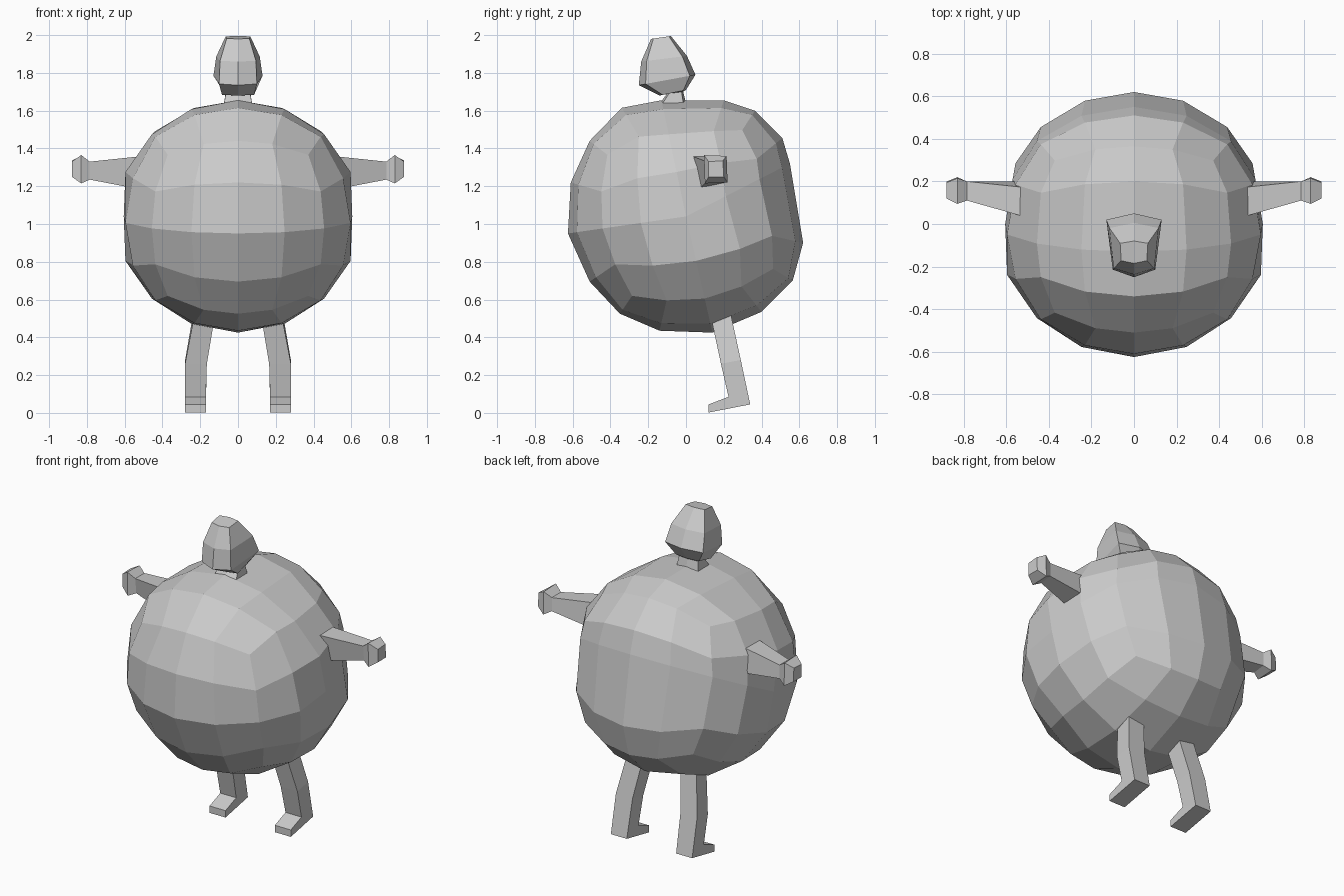
import bpy, bmesh, math
from mathutils import Vector

if "Cube" in bpy.data.objects:
    bpy.data.objects.remove(bpy.data.objects["Cube"])

grey = bpy.data.materials.new("plain grey")
grey.diffuse_color = (0.6, 0.6, 0.6, 1)
grey.use_nodes = True
grey.node_tree.nodes["Principled BSDF"].inputs["Base Color"].default_value = grey.diffuse_color


def finish(name, bm):
    bmesh.ops.recalc_face_normals(bm, faces=bm.faces)
    me = bpy.data.meshes.new(name)
    bm.to_mesh(me)
    bm.free()
    me.materials.append(grey)
    ob = bpy.data.objects.new(name, me)
    bpy.context.collection.objects.link(ob)
    return ob


def loft(name, sections):
    """Skin a list of equal-length point loops and cap both ends."""
    bm = bmesh.new()
    loops = [[bm.verts.new(p) for p in s] for s in sections]
    n = len(loops[0])
    for a, b in zip(loops, loops[1:]):
        for i in range(n):
            j = (i + 1) % n
            bm.faces.new((a[i], a[j], b[j], b[i]))
    bm.faces.new(loops[0])
    bm.faces.new(loops[-1])
    return finish(name, bm)


# Round body: quad sphere fitted to a side outline (y, z), starting at the
# upper front cube edge and running down, around the back and over the top
CZ = 1.04
outline = [(-.51, 1.44), (-.61, 1.22), (-.625, .95), (-.51, .695),
           (-.35, .525), (-.14, .435), (.14, .425), (.40, .535),
           (.565, .70), (.62, .90), (.55, 1.32), (.51, 1.455),
           (.365, 1.60), (.20, 1.655), (-.13, 1.655), (-.34, 1.615)]


def outline_at(angle):
    t = (angle / (math.pi / 8)) % 16
    i = int(t)
    a, b = Vector(outline[i % 16]), Vector(outline[(i + 1) % 16])
    return a.lerp(b, t - i) - Vector((0, CZ))


bm = bmesh.new()
bmesh.ops.create_cube(bm, size=2)
bmesh.ops.subdivide_edges(bm, edges=bm.edges[:], cuts=3, use_grid_fill=True)
for v in bm.verts:
    d = Vector([math.tan(c * math.pi / 4) for c in v.co]).normalized()
    radial = math.hypot(d.y, d.z)
    angle = math.atan2(-d.z, -d.y) * -1
    # angle measured from the upper front edge, downwards
    yz = outline_at(math.pi / 4 - math.atan2(d.z, -d.y)) * radial
    y, z = yz.x, yz.y + CZ
    limit = 0.57 if y > 0 and z > 0.88 else 0.605
    x = math.copysign(min(abs(d.x) * 0.645, limit), d.x)
    v.co = (x, y, z)
finish("body", bm)

# Head and neck: tilted rows (front y, z, back y, z, front and back half width)
rows = [(-.17, 1.60, .01, 1.60, .08, .08),
        (-.10, 1.69, -.015, 1.70, .065, .065),
        (-.14, 1.68, 0, 1.71, .085, .08),
        (-.25, 1.735, .05, 1.79, .10, .13),
        (-.237, 1.86, .005, 1.89, .095, .115),
        (-.185, 1.98, -.08, 1.995, .06, .065)]
head = []
for yf, zf, yb, zb, wf, wb in rows:
    f, b = Vector((0, yf, zf)), Vector((0, yb, zb))
    fc, bc = f.lerp(b, .12), f.lerp(b, .9)
    side = Vector((1, 0, 0))
    head.append([f, fc + side * wf, bc + side * wb, b,
                 bc - side * wb, fc - side * wf])
loft("head", head)

# Arms: square sections (y, z) along x, ending in a small fist
arm = [(.50, [(.03, 1.36), (.065, 1.18), (.20, 1.21), (.17, 1.36)]),
       (.785, [(.11, 1.33), (.12, 1.235), (.20, 1.245), (.20, 1.33)]),
       (.83, [(.095, 1.365), (.10, 1.215), (.22, 1.22), (.215, 1.36)]),
       (.88, [(.12, 1.33), (.12, 1.25), (.20, 1.25), (.195, 1.335)])]

# Legs: sections from hip to heel as front and back (y, z) with x range
leg = [(.13, .235, (.125, .54), (.23, .56)),
       (.13, .24, (.14, .47), (.24, .51)),
       (.165, .28, (.185, .26), (.29, .28)),
       (.17, .28, (.225, .085), (.34, .045))]

for side, label in ((1, "right"), (-1, "left")):
    loft("arm_" + label, [[(side * x, y, z) for y, z in s] for x, s in arm])
    loft("leg_" + label, [[(side * a, *f), (side * b, *f),
                           (side * b, *k), (side * a, *k)]
                          for a, b, f, k in leg])
    # Flat foot reaching forward from the heel
    foot = [(.12, .002), (.34, .045), (.225, .085), (.12, .045)]
    loft("foot_" + label, [[(side * x, y, z) for y, z in foot]
                           for x in (.17, .28)])
